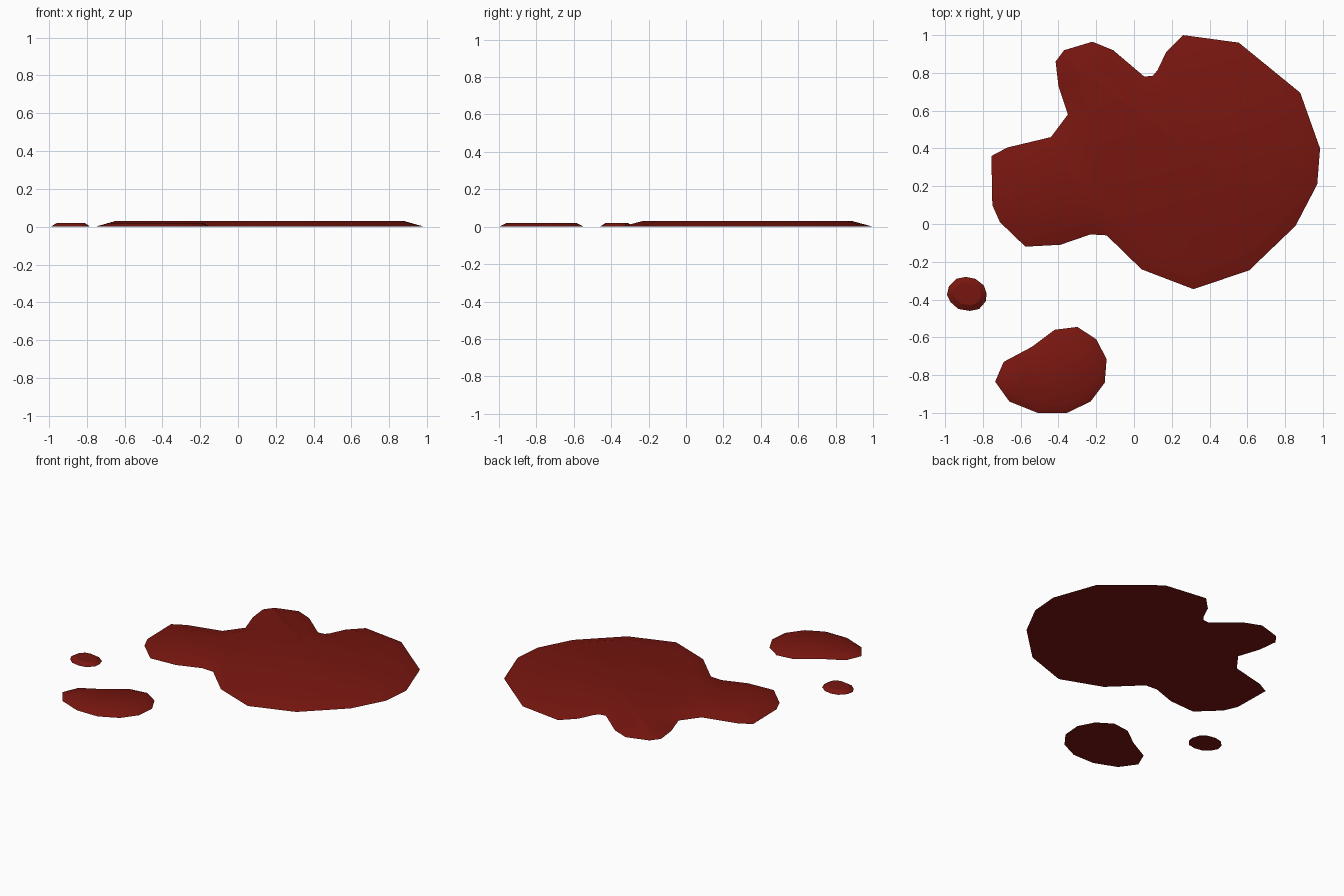
import bpy, bmesh
from mathutils import Vector

if "Cube" in bpy.data.objects:
    bpy.data.objects.remove(bpy.data.objects["Cube"])

red = bpy.data.materials.new("dark_red")
red.diffuse_color = (0.19, 0.008, 0.005, 1)
red.use_nodes = True
red.node_tree.nodes["Principled BSDF"].inputs["Base Color"].default_value = red.diffuse_color


def inset_point(pts, i, d):
    """Mitred inward offset of a clockwise outline corner."""
    p = pts[i]
    a = (p - pts[i - 1]).normalized()
    b = (pts[(i + 1) % len(pts)] - p).normalized()
    na, nb = Vector((a.y, -a.x)), Vector((b.y, -b.x))
    return p + (na + nb) * d / (1 + na.dot(nb))


def puddle(name, outline, inset, height):
    """Flat-topped slab with a wide sloping rim."""
    pts = [Vector(p) for p in outline]
    n = len(pts)
    bm = bmesh.new()
    low = [bm.verts.new((p.x, p.y, 0)) for p in pts]
    top = [bm.verts.new((*inset_point(pts, i, inset), height)) for i in range(n)]
    for i in range(n):
        j = (i + 1) % n
        bm.faces.new((low[i], top[i], top[j], low[j]))
    bm.faces.new(low)
    bm.faces.new(top[::-1])
    bmesh.ops.recalc_face_normals(bm, faces=bm.faces)
    bmesh.ops.triangulate(bm, faces=[f for f in bm.faces if len(f.verts) > 4])
    mesh = bpy.data.meshes.new(name)
    bm.to_mesh(mesh)
    bm.free()
    mesh.materials.append(red)
    ob = bpy.data.objects.new(name, mesh)
    bpy.context.collection.objects.link(ob)
    bpy.ops.object.select_all(action='DESELECT')
    ob.select_set(True)
    bpy.context.view_layer.objects.active = ob
    bpy.ops.object.shade_smooth_by_angle()


# Large lobed puddle
puddle("main_puddle", [
    (.26, 1), (.555, .96), (.88, .695), (.985, .40), (.97, .21), (.855, -.01),
    (.61, -.245), (.315, -.345), (.04, -.24), (-.145, -.06), (-.23, -.055),
    (-.39, -.11), (-.575, -.12), (-.71, .01), (-.75, .10), (-.755, .36),
    (-.67, .405), (-.44, .46), (-.35, .58), (-.40, .73), (-.415, .86),
    (-.37, .92), (-.22, .965), (-.11, .92), (.055, .78), (.10, .785),
    (.125, .815), (.17, .91)], 0.105, 0.03)

# Medium puddle
puddle("medium_puddle", [
    (-.42, -.56), (-.30, -.545), (-.20, -.61), (-.145, -.715), (-.155, -.84),
    (-.23, -.94), (-.355, -1), (-.51, -1), (-.66, -.94), (-.735, -.835),
    (-.69, -.73), (-.54, -.65)], 0.04, 0.02)

# Small droplet
puddle("small_droplet", [
    (-.94, -.29), (-.89, -.28), (-.84, -.29), (-.795, -.325), (-.78, -.37),
    (-.785, -.41), (-.82, -.45), (-.87, -.46), (-.93, -.45), (-.97, -.415),
    (-.99, -.375), (-.98, -.33)], 0.03, 0.02)
